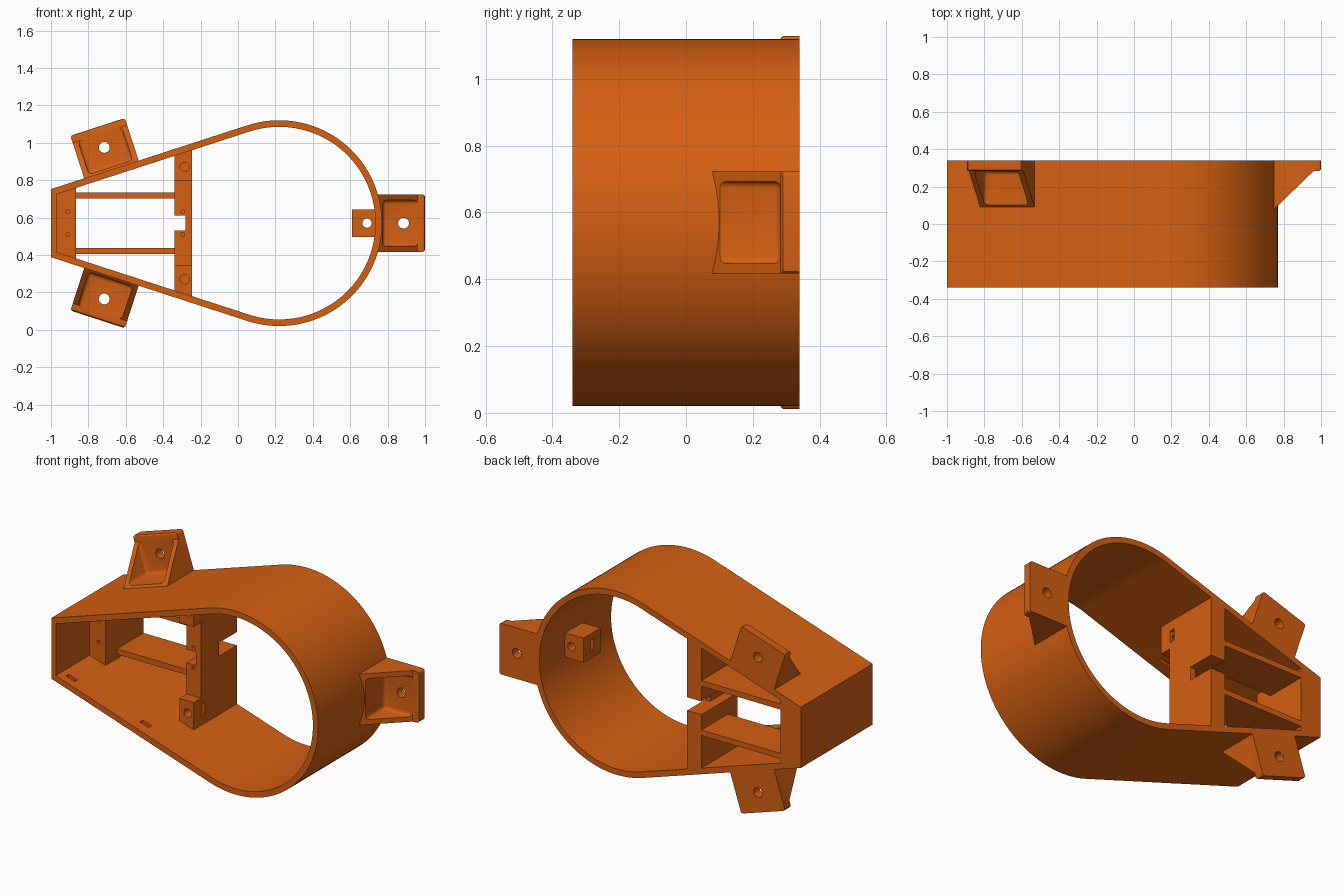
import bpy, bmesh, math
from mathutils import Matrix, Vector

if "Cube" in bpy.data.objects:
    bpy.data.objects.remove(bpy.data.objects["Cube"])

ZC = 0.57          # height of the symmetry plane
YB = 0.34          # half depth
TILT = math.radians(18)

orange = bpy.data.materials.new("orange plastic")
orange.diffuse_color = (0.66, 0.115, 0.006, 1)
orange.use_nodes = True
orange.node_tree.nodes["Principled BSDF"].inputs["Base Color"].default_value = orange.diffuse_color


def half(x):
    """Half height of the outer teardrop along its straight sides."""
    return 0.182 + math.tan(TILT) * (x + 1)


def make(name, bm):
    bmesh.ops.recalc_face_normals(bm, faces=bm.faces)
    me = bpy.data.meshes.new(name)
    bm.to_mesh(me)
    bm.free()
    me.materials.append(orange)
    ob = bpy.data.objects.new(name, me)
    bpy.context.collection.objects.link(ob)
    return ob


def prism_bm(pts, a, b, along_y=True):
    """Extrude an (x, z) profile in y, or an (x, y) profile in z."""
    bm = bmesh.new()
    put = (lambda p, t: (p[0], t, p[1])) if along_y else (lambda p, t: (p[0], p[1], t))
    lo = [bm.verts.new(put(p, a)) for p in pts]
    hi = [bm.verts.new(put(p, b)) for p in pts]
    n = len(pts)
    bm.faces.new(lo)
    bm.faces.new(hi[::-1])
    for i in range(n):
        j = (i + 1) % n
        bm.faces.new((lo[i], lo[j], hi[j], hi[i]))
    return bm


def prism(name, pts, a, b):
    return make(name, prism_bm(pts, a, b))


def box(name, x0, x1, y0, y1, z0, z1):
    return prism(name, [(x0, z0), (x1, z0), (x1, z1), (x0, z1)], y0, y1)


def hole(x, z, r, y0, y1):
    n = 24
    return prism("hole_cutter", [(x + r * math.cos(2 * math.pi * i / n),
                                  z + r * math.sin(2 * math.pi * i / n)) for i in range(n)], y0, y1)


def cut(ob, cutters):
    """Subtract the cutters, bake the result and remove the cutters."""
    for c in cutters:
        c.hide_render = True
        m = ob.modifiers.new("cut", 'BOOLEAN')
        m.operation, m.solver, m.object = 'DIFFERENCE', 'EXACT', c
    bpy.context.view_layer.update()
    dg = bpy.context.evaluated_depsgraph_get()
    me = bpy.data.meshes.new_from_object(ob.evaluated_get(dg))
    ob.modifiers.clear()
    ob.data = me
    for c in cutters:
        bpy.data.objects.remove(c)
    return ob


# Teardrop shell: outer and inner loops joined into a ring
def teardrop(r, x_end, off):
    pts = []
    for i in range(65):
        a = (-math.pi / 2 - TILT) + (math.pi + 2 * TILT) * i / 64
        pts.append((0.22 + r * math.cos(a), ZC + r * math.sin(a)))
    h = half(x_end) - off
    return pts + [(x_end, ZC + h), (x_end, ZC - h)]


outer, inner = teardrop(0.55, -1, 0), teardrop(0.515, -0.97, 0.035 / math.cos(TILT))
bm = bmesh.new()
rings = [[bm.verts.new((x, y, z)) for x, z in loop]
         for loop, y in ((outer, -YB), (outer, YB), (inner, YB), (inner, -YB))]
n = len(outer)
for k in range(4):
    A, B = rings[k], rings[(k + 1) % 4]
    for i in range(n):
        j = (i + 1) % n
        bm.faces.new((A[i], A[j], B[j], B[i]))
shell = make("shell", bm)

# Shallow latch slots inside the straight walls
slots = []
for s in (1, -1):
    for x, y in ((-0.906, -0.28), (-0.43, -0.26)):
        c = box("slot_cutter", -0.03, 0.03, -0.014, 0.014, -0.015, 0.015)
        c.matrix_world = (Matrix.Translation((x, y, ZC + s * (half(x) - 0.037)))
                          @ Matrix.Rotation(-s * TILT, 4, 'Y'))
        slots.append(c)
cut(shell, slots)

# End block at the narrow end
h0, h1 = half(-0.985) - 0.02, half(-0.865) - 0.02
end_block = prism("end_block", [(-0.985, ZC - h0), (-0.865, ZC - h1),
                                (-0.865, ZC + h1), (-0.985, ZC + h0)], -0.02, YB)
cut(end_block, [hole(-0.91, ZC + s * 0.062, 0.01, -0.1, 0.08) for s in (1, -1)])

# Two rails between end block and crossbar
for s, side in ((1, "upper"), (-1, "lower")):
    z = ZC + s * 0.148
    box(side + "_rail", -0.875, -0.33, 0.09, YB, z - 0.0165, z + 0.0165)

# Crossbar with a central cable notch
X0, X1 = -0.34, -0.245
h0, h1 = half(X0) - 0.02, half(X1) - 0.02
crossbar = prism("crossbar", [(X0, ZC - h0), (X1, ZC - h1), (X1, ZC + h1), (X0, ZC + h0)], 0, YB)
cut(crossbar, [box("notch", X0 - 0.05, -0.28, -0.1, 0.5, ZC - 0.04, ZC + 0.04),
               box("notch_back", -0.3, -0.2, 0.17, 0.5, ZC - 0.04, ZC + 0.04)]
    + [hole(-0.295, ZC + s * 0.062, 0.01, -0.1, 0.08) for s in (1, -1)]
    + [hole(-0.285, ZC + s * 0.3, 0.025, -0.1, 0.1) for s in (1, -1)]
    + [box("nut_slot", -0.31, -0.2, 0.005, 0.035, ZC + s * 0.3 - 0.035, ZC + s * 0.3 + 0.035)
       for s in (1, -1)])

# Raised screw bosses on both ends of the crossbar
for s, side in ((1, "upper"), (-1, "lower")):
    boss = prism(side + "_screw_boss", [(X0, ZC + s * 0.227), (X1, ZC + s * 0.227),
                                        (X1, ZC + s * h1), (X0, ZC + s * h0)], -0.07, 0.0)
    cut(boss, [hole(-0.285, ZC + s * 0.3, 0.025, -0.2, 0.1)])

# Screw boss inside the round end
boss = box("round_end_screw_boss", 0.61, 0.75, -0.06, 0.10, ZC - 0.073, ZC + 0.073)
cut(boss, [hole(0.69, ZC, 0.025, -0.2, 0.2),
           box("nut_slot", 0.5, 0.715, 0.005, 0.035, ZC - 0.035, ZC + 0.035)])


# Mounting tabs: wedge hollowed by a rounded pocket, leaving plate and gussets
def tab(name, hx, hz, angle):
    W = 0.153
    bm = prism_bm([(-0.025, YB), (0.235, YB), (0.235, 0.283), (0.195, 0.283), (-0.025, 0.07)],
                  -W, W, along_y=False)
    edges = [e for e in bm.edges if all(v.co.x > 0.22 for v in e.verts)
             and not all(v.co.y > 0.33 for v in e.verts)]
    bmesh.ops.bevel(bm, geom=edges, offset=0.014, segments=3, profile=0.5, affect='EDGES')
    ob = make(name, bm)
    bm = prism_bm([(0.008, -0.3), (0.4, -0.3), (0.4, 0.283), (0.008, 0.283)], -0.123, 0.123, along_y=False)
    edges = [e for e in bm.edges if all(v.co.x < 0.1 for v in e.verts)
             or all(v.co.y > 0.1 for v in e.verts)]
    bmesh.ops.bevel(bm, geom=edges, offset=0.02, segments=4, profile=0.5, affect='EDGES')
    cut(ob, [make("pocket", bm), hole(0.12, 0, 0.029, 0.1, 0.5)])
    d = Vector((math.cos(angle), 0, math.sin(angle)))
    ob.data.transform(Matrix.Translation(Vector((hx, 0, hz)) - d * 0.12)
                      @ Matrix.Rotation(-angle, 4, 'Y'))


tab("right_tab", 0.885, ZC, 0)
tab("upper_tab", -0.715, ZC + 0.405, math.pi / 2 + TILT)
tab("lower_tab", -0.715, ZC - 0.405, -math.pi / 2 - TILT)

# Smooth the curved faces, keep the edges sharp
for ob in bpy.context.scene.objects:
    ob.select_set(True)
    bpy.context.view_layer.objects.active = ob
bpy.ops.object.shade_smooth_by_angle(angle=math.radians(30))
